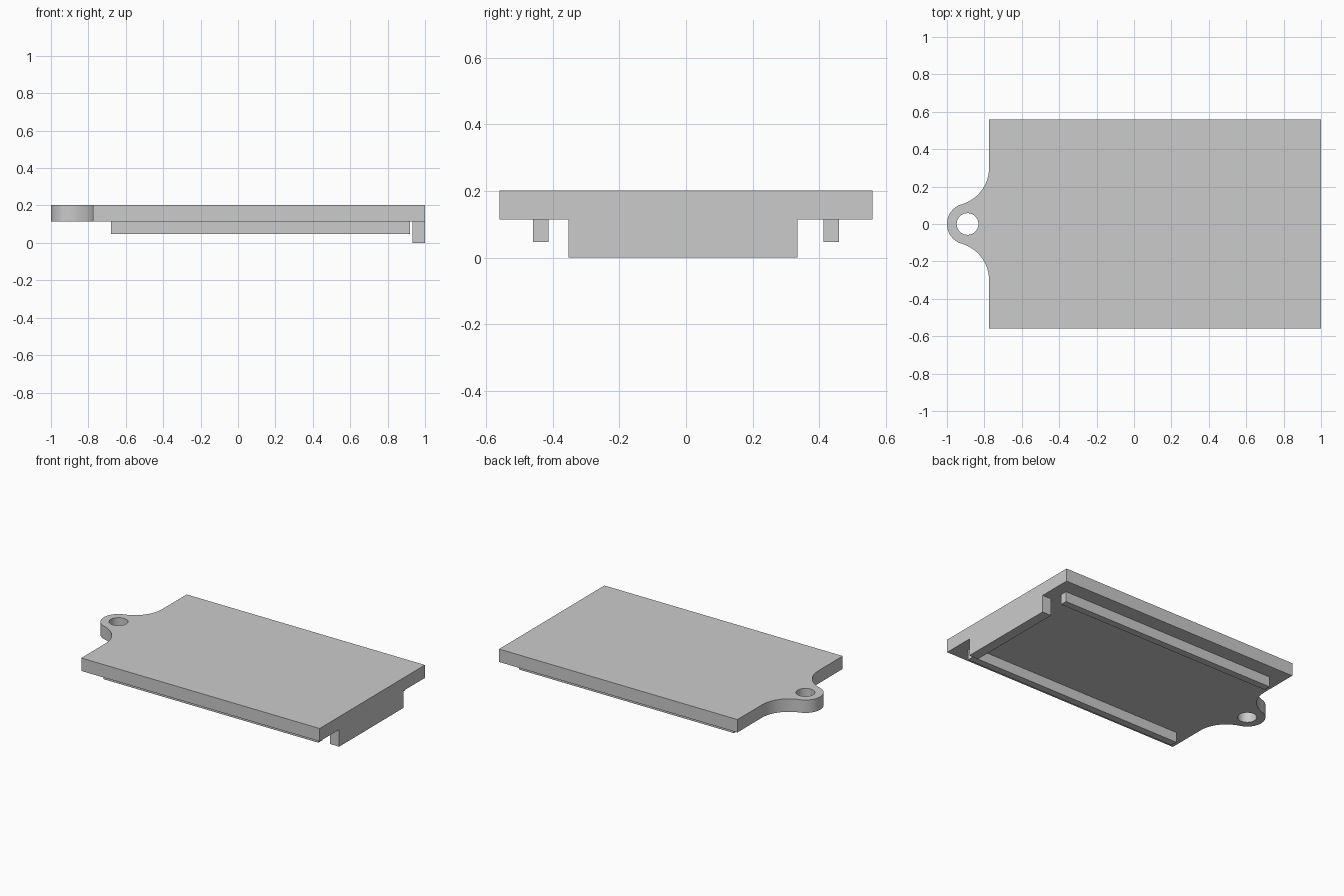
import bpy, bmesh
from math import cos, sin, atan2, hypot, pi, radians

if "Cube" in bpy.data.objects:
    bpy.data.objects.remove(bpy.data.objects["Cube"], do_unlink=True)

grey = bpy.data.materials.new("plain grey")
grey.use_nodes = True
grey.diffuse_color = (0.6, 0.6, 0.6, 1)
grey.node_tree.nodes["Principled BSDF"].inputs["Base Color"].default_value = (0.6, 0.6, 0.6, 1)


def prism(name, outline, z0, z1):
    """Extrude a counter-clockwise outline between two heights."""
    bm = bmesh.new()
    face = bm.faces.new([bm.verts.new((x, y, z0)) for x, y in outline])
    top = bmesh.ops.extrude_face_region(bm, geom=[face], use_keep_orig=True)["geom"]
    for v in top:
        if isinstance(v, bmesh.types.BMVert):
            v.co.z = z1
    bmesh.ops.recalc_face_normals(bm, faces=bm.faces)
    mesh = bpy.data.meshes.new(name)
    bm.to_mesh(mesh)
    bm.free()
    mesh.materials.append(grey)
    ob = bpy.data.objects.new(name, mesh)
    bpy.context.collection.objects.link(ob)
    return ob


def box(name, x0, x1, y0, y1, z0, z1):
    return prism(name, [(x0, y0), (x1, y0), (x1, y1), (x0, y1)], z0, z1)


def arc(cx, cy, r, a0, a1, n):
    angles = [a0 + (a1 - a0) * i / n for i in range(n + 1)]
    return [(cx + r * cos(a), cy + r * sin(a)) for a in angles]


bottom, top = 0.115, 0.202
edge, half_width = -0.775, 0.56

# Lid plate with a rounded lug blended into its edge by tangent fillets
lug_x, lug_r, fillet_y = -0.89, 0.11, 0.30
gap = edge - lug_x
fillet_r = (gap ** 2 + fillet_y ** 2 - lug_r ** 2) / (2 * (gap + lug_r))
fillet_x = edge - fillet_r
tangent = atan2(fillet_y, fillet_x - lug_x)
upper = arc(fillet_x, fillet_y, fillet_r, 0, tangent - pi, 16)
lower = [(x, -y) for x, y in reversed(upper)]
nose = arc(lug_x, 0, lug_r, tangent, 2 * pi - tangent, 28)
outline = [(edge, -half_width), (1, -half_width), (1, half_width), (edge, half_width)]
plate = prism("lid_plate", outline + upper + nose[1:-1] + lower, bottom, top)

# Round hole through the lug
cutter = prism("hole_cutter", arc(lug_x, 0, 0.058, 0, 2 * pi, 40)[:-1], 0, 0.4)
cutter.hide_render = True
cut = plate.modifiers.new("hole", 'BOOLEAN')
cut.operation = 'DIFFERENCE'
cut.solver = 'EXACT'
cut.object = cutter
bpy.ops.object.select_all(action='DESELECT')
bpy.context.view_layer.objects.active = plate
plate.select_set(True)
bpy.ops.object.modifier_apply(modifier=cut.name)
bpy.data.objects.remove(cutter, do_unlink=True)
bpy.ops.object.shade_smooth_by_angle(angle=radians(30))

# Two guide rails beneath the lid
for side, s in (("left", 1), ("right", -1)):
    y0, y1 = sorted((s * 0.413, s * 0.46))
    box(f"{side}_guide_rail", -0.68, 0.92, y0, y1, 0.047, bottom)

# Catch lip hanging from the end of the lid
box("catch_lip", 0.933, 1, -0.352, 0.335, 0, bottom)
